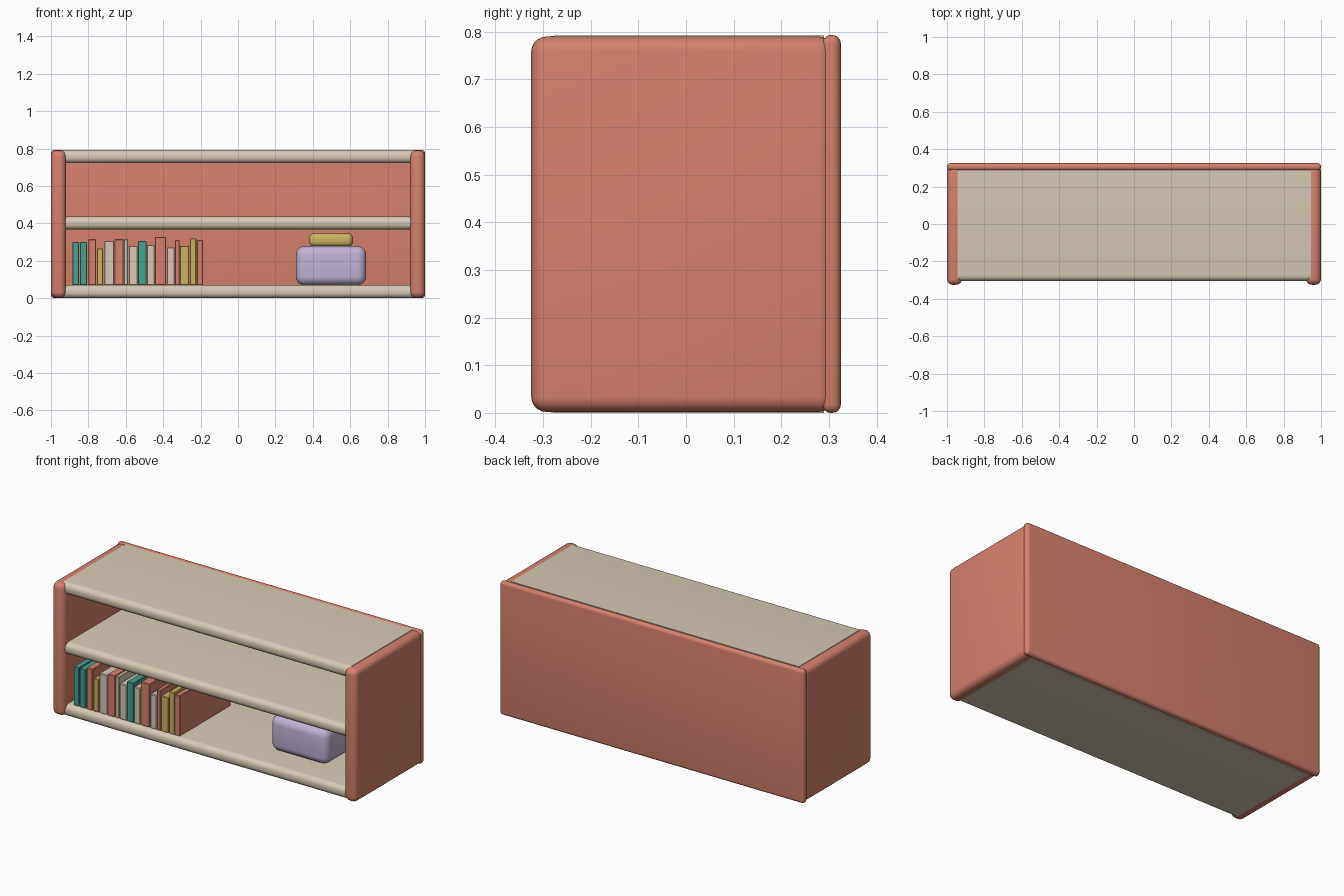
import bpy, bmesh, math

default = bpy.data.objects.get("Cube")
if default:
    bpy.data.objects.remove(default, do_unlink=True)


def material(name, rgb):
    m = bpy.data.materials.new(name)
    m.use_nodes = True
    m.diffuse_color = (*rgb, 1)
    m.node_tree.nodes["Principled BSDF"].inputs["Base Color"].default_value = (*rgb, 1)
    return m


coral = material("coral", (0.67, 0.22, 0.15))
cream = material("cream", (0.68, 0.59, 0.46))
teal = material("teal", (0.06, 0.36, 0.29))
mustard = material("mustard", (0.62, 0.45, 0.12))
lilac = material("lilac", (0.53, 0.45, 0.66))


def rounded_box(name, lo, hi, mat, radius, segments=5, edge_rule=None):
    """Box between two corners; bevels all edges or those passing edge_rule."""
    bm = bmesh.new()
    bmesh.ops.create_cube(bm, size=1)
    for v in bm.verts:
        v.co = [l + (c + 0.5) * (h - l) for c, l, h in zip(v.co, lo, hi)]
    edges = [e for e in bm.edges if edge_rule is None or edge_rule(e)]
    bmesh.ops.bevel(bm, geom=edges, offset=radius, segments=segments,
                    profile=0.5, affect='EDGES', clamp_overlap=True)
    mesh = bpy.data.meshes.new(name)
    bm.to_mesh(mesh)
    bm.free()
    mesh.materials.append(mat)
    obj = bpy.data.objects.new(name, mesh)
    bpy.context.collection.objects.link(obj)
    bpy.ops.object.select_all(action='DESELECT')
    bpy.context.view_layer.objects.active = obj
    obj.select_set(True)
    bpy.ops.object.shade_smooth_by_angle(angle=math.radians(35))
    return obj


# Carcass: side panels and back panel
for side, x0, x1 in (("right", -1, -0.92), ("left", 0.92, 1)):
    rounded_box(side + "_side_panel", (x0, -0.325, 0.002), (x1, 0.31, 0.79), coral, 0.032)
rounded_box("back_panel", (-1, 0.286, 0), (1, 0.325, 0.793), coral, 0.018)

# Boards with a rounded nose along the front
nose = lambda e: all(v.co.y < 0 for v in e.verts) and abs(e.verts[0].co.x - e.verts[1].co.x) > 1
for name, z in (("bottom_board", 0), ("middle_shelf", 0.367), ("top_board", 0.722)):
    rounded_box(name, (-0.945, -0.305, z), (0.945, 0.29, z + 0.07), cream, 0.03, 6, nose)

# Row of books: left edge, right edge, top height, colour
books = (
    (-0.885, -0.85, 0.30, teal), (-0.845, -0.807, 0.30, teal),
    (-0.80, -0.76, 0.315, coral), (-0.755, -0.722, 0.265, mustard),
    (-0.715, -0.663, 0.305, cream), (-0.66, -0.613, 0.315, coral),
    (-0.61, -0.588, 0.315, cream), (-0.583, -0.537, 0.28, cream),
    (-0.534, -0.49, 0.305, teal), (-0.487, -0.447, 0.285, cream),
    (-0.443, -0.385, 0.327, coral), (-0.38, -0.34, 0.272, cream),
    (-0.337, -0.312, 0.31, coral), (-0.31, -0.262, 0.28, mustard),
    (-0.257, -0.223, 0.32, mustard), (-0.22, -0.187, 0.31, coral),
)
for i, (x0, x1, top, mat) in enumerate(books):
    rounded_box(f"book_{i + 1}", (x0, -0.28, 0.07), (x1, 0.2, top), mat, 0.003, 1)

# Storage box and the small case on it
rounded_box("storage_box", (0.31, -0.15, 0.07), (0.685, 0.2, 0.278), lilac, 0.045)
rounded_box("small_case", (0.38, -0.1, 0.275), (0.615, 0.15, 0.347), mustard, 0.028)
